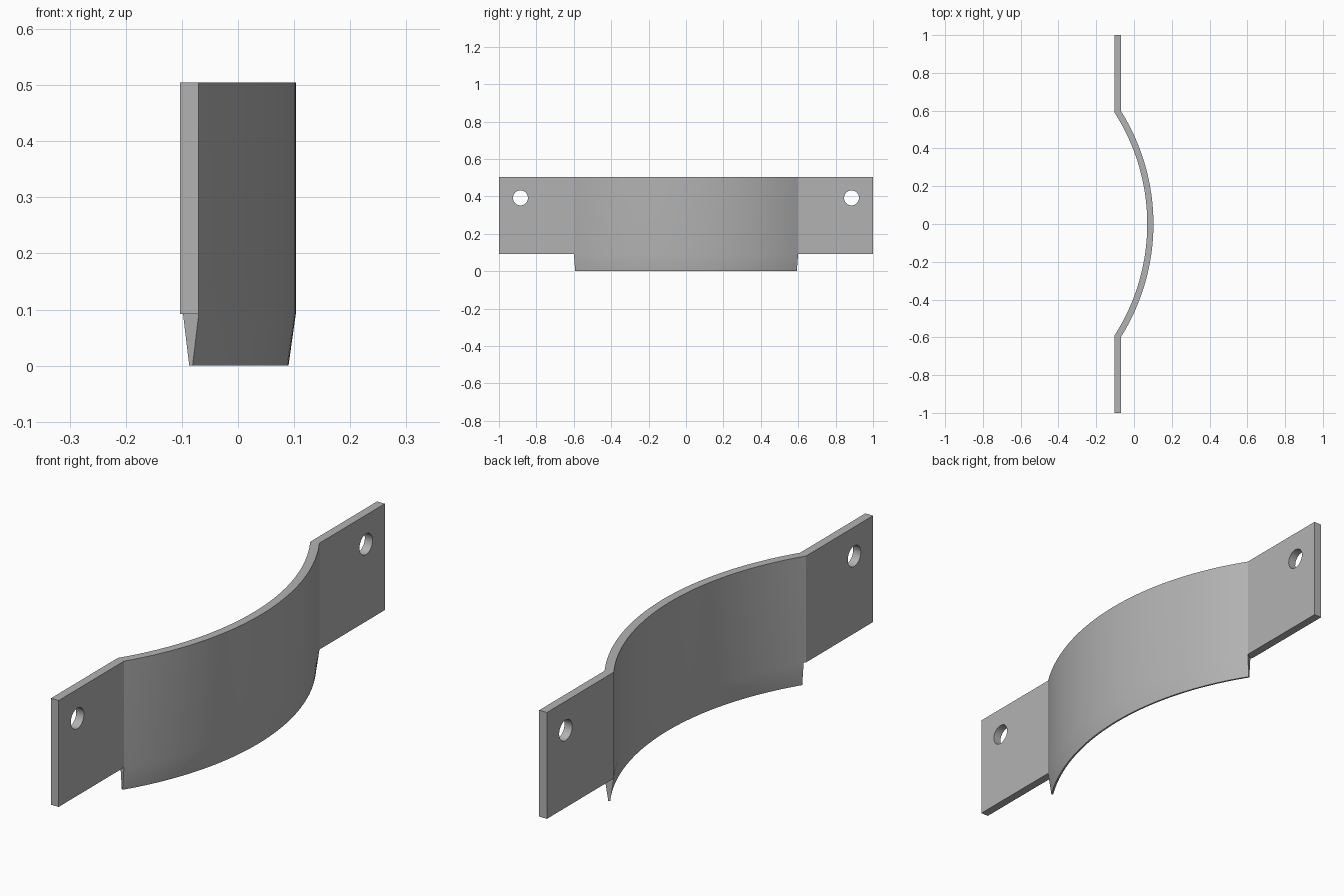
import bpy, bmesh, math

cube = bpy.data.objects.get("Cube")
if cube:
    bpy.data.objects.remove(cube, do_unlink=True)

# Main dimensions
TOP, STEP = 0.505, 0.092
BACK, FACE = -0.103, -0.07
CENTRE_X, R_OUT, R_IN = -1.022, 1.125, 1.092
TIP_OUT, TIP_IN = 1.112, 1.105
SWEEP = math.acos((FACE - CENTRE_X) / R_OUT)
SEGMENTS = 48

metal = bpy.data.materials.new("grey metal")
metal.use_nodes = True
grey = (0.45, 0.45, 0.45, 1)
metal.diffuse_color = grey
metal.node_tree.nodes["Principled BSDF"].inputs["Base Color"].default_value = grey


def on_arc(radius, angle):
    return (CENTRE_X + radius * math.cos(angle), radius * math.sin(angle))


def y_at(radius, x):
    return math.sqrt(radius ** 2 - (x - CENTRE_X) ** 2)


# Plan of the strip: (outer, inner) pairs running from one tab to the other
angles = [SWEEP * (2 * i / SEGMENTS - 1) for i in range(SEGMENTS + 1)]
arc = [(on_arc(R_OUT, a), on_arc(R_IN, a)) for a in angles]
tips = [(on_arc(TIP_OUT, a), on_arc(TIP_IN, a)) for a in angles]


def tab(side):
    return [((FACE, side), (BACK, side)),
            ((FACE, side * y_at(R_OUT, FACE)), (BACK, side * y_at(R_IN, BACK)))]


plan = tab(-1) + arc + tab(1)[::-1]
bm = bmesh.new()


def rail(pairs, z):
    return [[bm.verts.new((x, y, z)) for x, y in pair] for pair in pairs]


def bridge(a, b):
    for i in range(len(a) - 1):
        bm.faces.new((a[i], a[i + 1], b[i + 1], b[i]))


def column(rows, k):
    return [row[k] for row in rows]


# Strip walls and top, with the underside only below the tabs
top, low = rail(plan, TOP), rail(plan, STEP)
for k in (0, 1):
    bridge(column(low, k), column(top, k))
bridge(column(top, 0), column(top, 1))
for part in (low[:3], low[-3:]):
    bridge(column(part, 0), column(part, 1))
for end in (0, -1):
    bridge(low[end], top[end])

# Tapered lip below the arc
root, tip = low[2:-2], rail(tips, 0)
for k in (0, 1):
    bridge(column(tip, k), column(root, k))
bridge(column(tip, 0), column(tip, 1))
for end in (0, -1):
    bridge(tip[end], root[end])

bmesh.ops.remove_doubles(bm, verts=bm.verts, dist=0.0002)
bmesh.ops.recalc_face_normals(bm, faces=bm.faces)
mesh = bpy.data.meshes.new("curved_bracket")
bm.to_mesh(mesh)
bm.free()
mesh.materials.append(metal)
bracket = bpy.data.objects.new("curved_bracket", mesh)
bpy.context.collection.objects.link(bracket)

# Bolt holes through both tabs
bpy.ops.object.select_all(action='DESELECT')
for side in (-1, 1):
    bpy.ops.mesh.primitive_cylinder_add(
        vertices=32, radius=0.04, depth=0.2,
        location=(BACK, side * 0.885, 0.392), rotation=(0, math.pi / 2, 0))
    cutter = bpy.context.object
    cutter.name = "hole_cutter"
    cutter.data.materials.append(metal)
    cutter.hide_render = True
    cut = bracket.modifiers.new("bolt hole", 'BOOLEAN')
    cut.object, cut.solver = cutter, 'EXACT'
    bpy.context.view_layer.objects.active = bracket
    bpy.ops.object.modifier_apply(modifier=cut.name)
    bpy.data.objects.remove(cutter, do_unlink=True)

# Smooth curve with crisp edges
bracket.select_set(True)
bpy.context.view_layer.objects.active = bracket
bpy.ops.object.shade_smooth_by_angle(angle=math.radians(30))
weighted = bracket.modifiers.new("weighted normals", 'WEIGHTED_NORMAL')
weighted.keep_sharp = True
